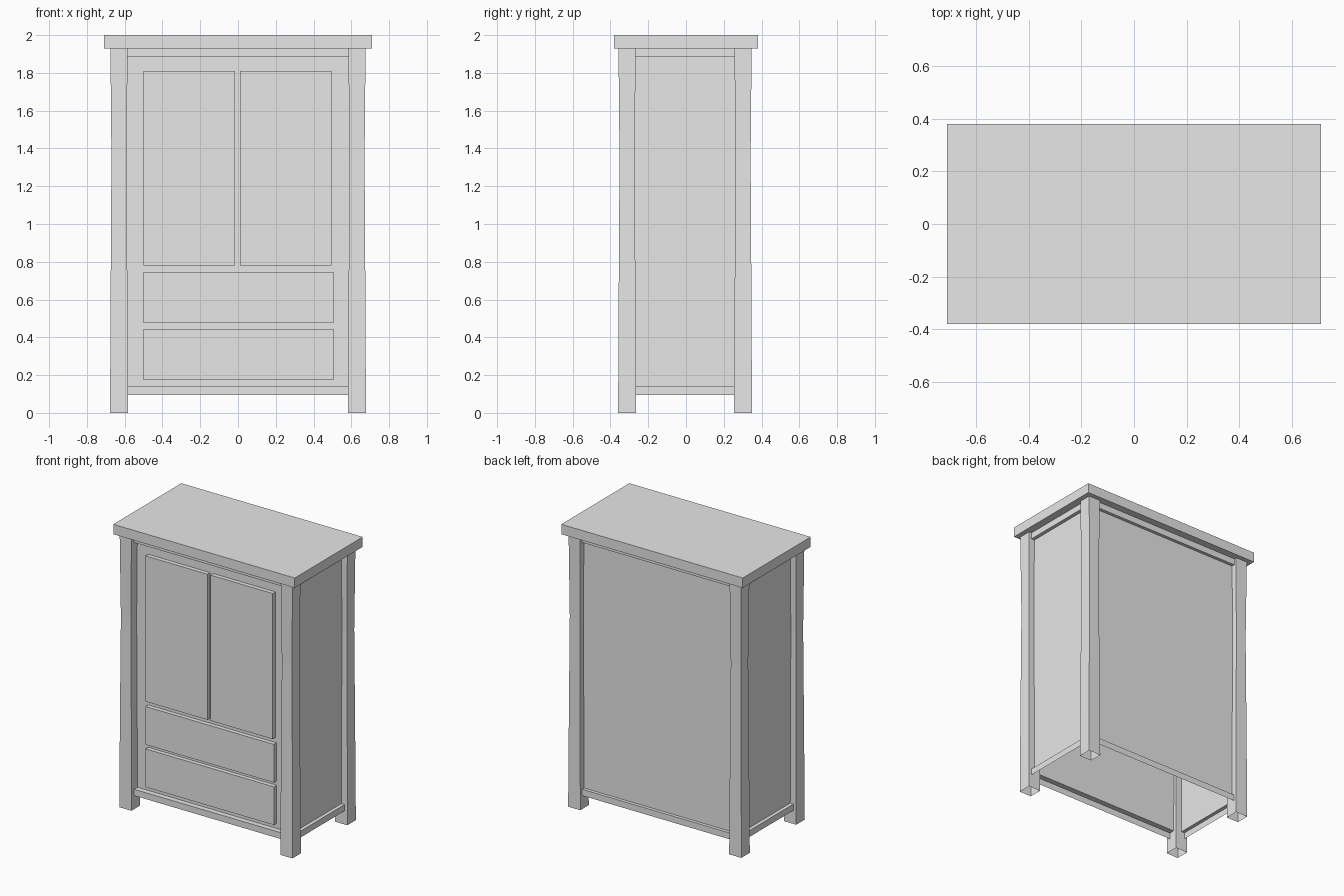
import bpy
import bmesh

default = bpy.data.objects.get("Cube")
if default:
    bpy.data.objects.remove(default, do_unlink=True)

# One plain grey for the whole cabinet
GREY = (0.8, 0.8, 0.8, 1.0)
grey = bpy.data.materials.new("plain_grey")
grey.use_nodes = True
grey.diffuse_color = GREY
grey.node_tree.nodes["Principled BSDF"].inputs["Base Color"].default_value = GREY


def stack(name, rings, cap_bottom=True, cap_top=True):
    """Skin a stack of rectangles, each given as (x0, x1, y0, y1, z)."""
    bm = bmesh.new()
    loops = []
    for x0, x1, y0, y1, z in rings:
        corners = ((x0, y0), (x1, y0), (x1, y1), (x0, y1))
        loops.append([bm.verts.new((x, y, z)) for x, y in corners])
    for low, high in zip(loops, loops[1:]):
        for i in range(4):
            j = (i + 1) % 4
            bm.faces.new((low[i], low[j], high[j], high[i]))
    if cap_bottom:
        bm.faces.new(loops[0][::-1])
    if cap_top:
        bm.faces.new(loops[-1])
    mesh = bpy.data.meshes.new(name)
    bm.to_mesh(mesh)
    bm.free()
    mesh.materials.append(grey)
    obj = bpy.data.objects.new(name, mesh)
    bpy.context.scene.collection.objects.link(obj)
    return obj


def box(name, x0, x1, y0, y1, z0, z1):
    return stack(name, [(x0, x1, y0, y1, z0), (x0, x1, y0, y1, z1)])


# Overhanging top board
box("top_board", -0.71, 0.71, -0.38, 0.38, 1.93, 2.0)

# Carcass shell, open below: rails stand proud of the recessed panels
PANEL_FRONT = -0.29
rail = (-0.655, 0.655, -0.328, 0.328)
panel = (-0.63, 0.63, PANEL_FRONT, 0.305)
stack("carcass", [rail + (0.095,), rail + (0.14,), panel + (0.14,),
                  panel + (1.885,), rail + (1.885,), rail + (1.93,)],
      cap_bottom=False)

# Four hollow legs with a slight waist
leg_widths = ((0, 0.0475), (0.7, 0.044), (1.35, 0.04), (1.93, 0.0455))
for side, sx in (("left", 1), ("right", -1)):
    for end, cy in (("front", -0.312), ("back", 0.302)):
        cx = sx * 0.63
        stack(f"{end}_{side}_leg",
              [(cx - w, cx + w, cy - w, cy + w, z) for z, w in leg_widths],
              cap_bottom=False)

# Doors and drawer fronts on the front panel
DOOR_FRONT = PANEL_FRONT - 0.03
fronts = (("right_door", -0.5, -0.015, 0.78, 1.81),
          ("left_door", 0.01, 0.495, 0.78, 1.81),
          ("upper_drawer", -0.5, 0.505, 0.475, 0.745),
          ("lower_drawer", -0.5, 0.505, 0.175, 0.445))
for name, x0, x1, z0, z1 in fronts:
    box(name, x0, x1, DOOR_FRONT, PANEL_FRONT, z0, z1)
